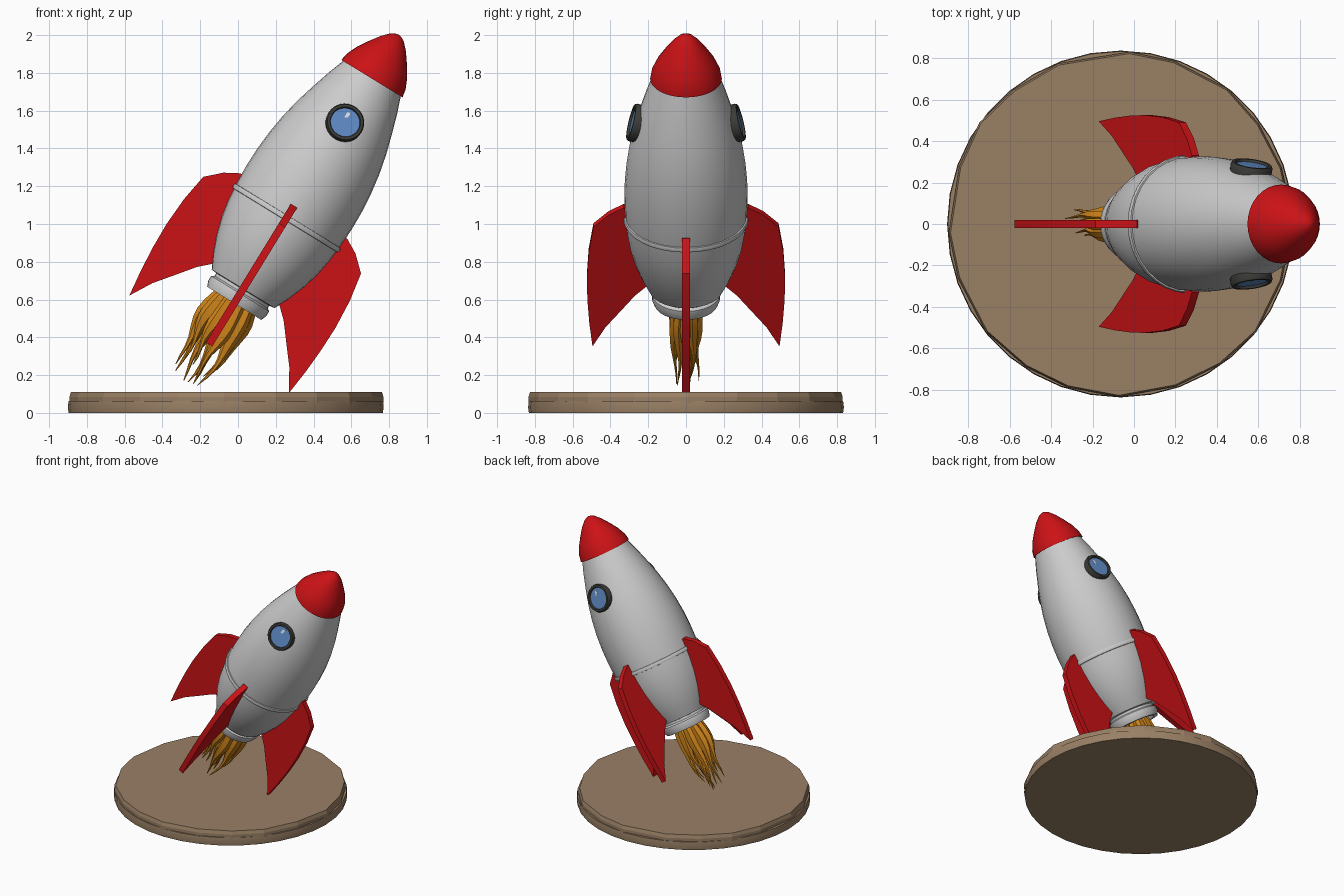
import bpy, bmesh, math, random
from mathutils import Matrix, Vector

if "Cube" in bpy.data.objects:
    bpy.data.objects.remove(bpy.data.objects["Cube"])

random.seed(4)
TILT = Matrix.Translation((-0.02, 0, 0.58)) @ Matrix.Rotation(math.radians(31.5), 4, 'Y')


def material(name, rgb):
    m = bpy.data.materials.new(name)
    m.diffuse_color = (*rgb, 1)
    m.use_nodes = True
    m.node_tree.nodes["Principled BSDF"].inputs["Base Color"].default_value = m.diffuse_color
    return m


WHITE = material("hull_white", (0.6, 0.6, 0.6))
RED = material("red", (0.6, 0.006, 0.008))
BLUE = material("glass_blue", (0.11, 0.25, 0.55))
DARK = material("dark_frame", (0.045, 0.045, 0.04))
ORANGE = material("flame_orange", (0.62, 0.23, 0.01))
BROWN = material("earth_brown", (0.32, 0.215, 0.13))
GLINT = material("glint_white", (0.7, 0.75, 0.8))


def finish(name, bm, mat, matrix, angle=35):
    bmesh.ops.recalc_face_normals(bm, faces=bm.faces)
    me = bpy.data.meshes.new(name)
    bm.to_mesh(me)
    bm.free()
    me.materials.append(mat)
    ob = bpy.data.objects.new(name, me)
    bpy.context.collection.objects.link(ob)
    ob.matrix_world = matrix
    if angle:
        bpy.ops.object.select_all(action='DESELECT')
        ob.select_set(True)
        bpy.context.view_layer.objects.active = ob
        bpy.ops.object.shade_smooth_by_angle(angle=math.radians(angle))
    return ob


def skin(bm, rings, closed=False):
    """Join rings of vertices with quads; cap the ends unless closed on itself."""
    n = len(rings[0])
    pairs = list(zip(rings, rings[1:])) + ([(rings[-1], rings[0])] if closed else [])
    for a, b in pairs:
        for i in range(n):
            j = (i + 1) % n
            bm.faces.new((a[i], a[j], b[j], b[i]))
    if not closed:
        bm.faces.new(rings[0])
        bm.faces.new(rings[-1])


def lathe(name, profile, mat, matrix=TILT, seg=32, closed=False, angle=35):
    bm = bmesh.new()
    rings = [[bm.verts.new((r * math.cos(2 * math.pi * i / seg),
                            r * math.sin(2 * math.pi * i / seg), z)) for i in range(seg)]
             for r, z in profile]
    skin(bm, rings, closed)
    return finish(name, bm, mat, matrix, angle)


# Hull, nozzle, belt ring and nose
lathe("hull", [(0.15, 0.085), (0.195, 0.09), (0.235, 0.17), (0.27, 0.26), (0.298, 0.36),
               (0.315, 0.46), (0.323, 0.56), (0.326, 0.66), (0.324, 0.76), (0.315, 0.87),
               (0.299, 0.98), (0.275, 1.09), (0.244, 1.2), (0.21, 1.31), (0.17, 1.42)], WHITE)
lathe("nozzle", [(0.13, 0.05), (0.14, 0.0), (0.168, 0.0), (0.18, 0.03), (0.18, 0.06),
                 (0.165, 0.07), (0.165, 0.11)], WHITE)
lathe("belt_ring", [(0.315, 0.515), (0.329, 0.517), (0.333, 0.53), (0.329, 0.543),
                    (0.315, 0.545)], WHITE, closed=True)
lathe("nose_cone", [(0.15, 1.4), (0.19, 1.395), (0.182, 1.44), (0.155, 1.5), (0.116, 1.56),
                    (0.076, 1.615), (0.04, 1.652), (0.018, 1.664), (0.002, 1.668)], RED)

# Four swept fins
FIN = [(0.26, 0.59), (0.33, 0.605), (0.41, 0.56), (0.49, 0.485), (0.515, 0.33), (0.525, 0.17),
       (0.522, 0.03), (0.512, -0.11), (0.495, -0.255), (0.425, -0.135), (0.345, -0.035),
       (0.27, 0.06), (0.2, 0.125), (0.16, 0.14)]
for k, side in enumerate(("right", "back", "left", "front")):
    bm = bmesh.new()
    skin(bm, [[bm.verts.new((r, y, z)) for r, z in FIN] for y in (-0.02, 0.02)])
    finish(side + "_fin", bm, RED, TILT @ Matrix.Rotation(k * math.pi / 2, 4, 'Z'))

# Portholes on both flanks, leaning with the hull surface
for side, s in (("front", -1), ("back", 1)):
    normal = Vector((0, s * math.cos(0.27), math.sin(0.27)))
    across = Vector((-s, 0, 0))
    up = normal.cross(across)
    basis = Matrix((across, up, normal)).transposed().to_4x4()
    M = TILT @ Matrix.Translation((0, s * 0.268, 1.12)) @ basis
    lathe(side + "_window_frame", [(0.078, -0.03), (0.1, -0.03), (0.102, 0.012), (0.096, 0.024),
                                   (0.082, 0.024), (0.078, 0.016)], DARK, M, closed=True)
    lathe(side + "_window_glass", [(0.081, -0.02), (0.081, 0.012)], BLUE, M)
    bm = bmesh.new()
    skin(bm, [[bm.verts.new((x, y, z)) for x, y in
               ((-0.018, 0.02), (-0.002, 0.03), (0.002, 0.06), (-0.018, 0.055))]
              for z in (0.011, 0.014)])
    finish(side + "_window_glint", bm, GLINT, M, 0)

# Exhaust flame: wavy tongues tapering to points
for k in range(13):
    a = 2 * math.pi * k / 10
    ring = 1.0 if k < 10 else 0.4
    cx, cy = 0.085 * ring * math.cos(a), 0.062 * ring * math.sin(a)
    length = random.uniform(0.36, 0.5)
    phase = random.uniform(0, 6.28)
    bm, rings = bmesh.new(), []
    for i in range(10):
        t = i / 9
        wide = 0.034 * (1 - t) ** 0.7 * (0.7 + 0.9 * math.sin(math.pi * min(t * 1.4, 1))) + 0.002
        ox = cx * (1 + 0.3 * math.sin(math.pi * t)) + 0.012 * t * math.sin(9 * t + phase)
        oy = cy + 0.01 * t * math.cos(8 * t + phase)
        rings.append([bm.verts.new((ox + wide * math.cos(j * math.pi / 3),
                                    oy + 0.75 * wide * math.sin(j * math.pi / 3),
                                    0.04 - t * (length + 0.04))) for j in range(6)])
    skin(bm, rings)
    finish("flame_tongue_%d" % k, bm, ORANGE, TILT)

# Round stand: even lower slab, roughly chipped upper slab
centre = Matrix.Translation((-0.065, 0, 0))
lathe("stand_lower", [(0.832, 0), (0.836, 0.03), (0.832, 0.062)], BROWN, centre, 36, angle=25)
bm = bmesh.new()
angles = [2 * math.pi * (i + random.uniform(-0.2, 0.2)) / 20 for i in range(20)]
outer = [random.uniform(0.822, 0.838) for _ in angles]
skin(bm, [[bm.verts.new((r * f * math.cos(a), r * f * math.sin(a), z))
           for a, r in zip(angles, outer)]
          for f, z in ((1.0, 0.05), (1.0, 0.085), (0.99, 0.111))])
finish("stand_upper", bm, BROWN, centre, 0)
